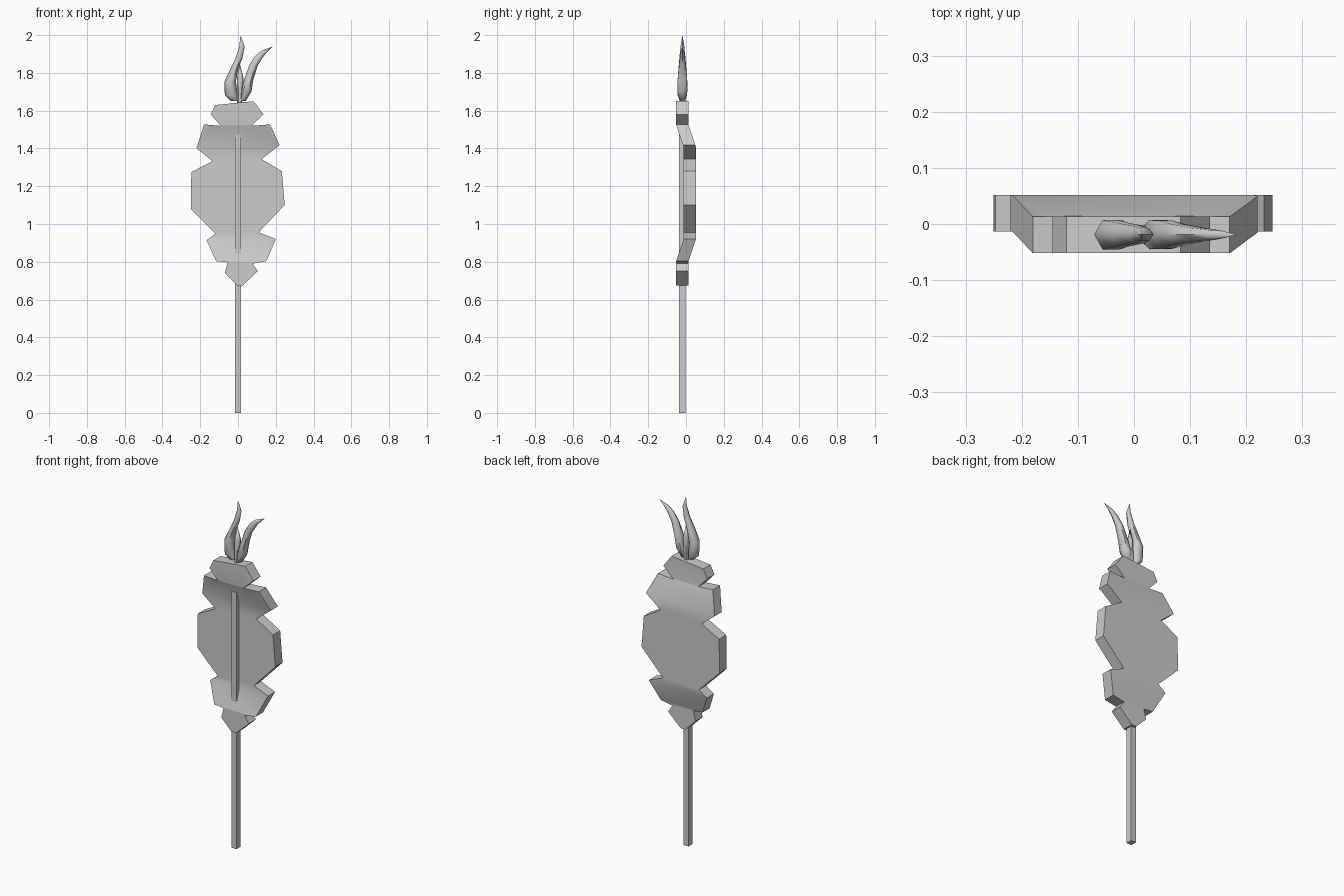
import bpy, bmesh, math
from mathutils import Vector

if "Cube" in bpy.data.objects:
    bpy.data.objects.remove(bpy.data.objects["Cube"])


def finish(name, bm, smooth=None):
    bmesh.ops.recalc_face_normals(bm, faces=bm.faces)
    me = bpy.data.meshes.new(name)
    bm.to_mesh(me)
    bm.free()
    ob = bpy.data.objects.new(name, me)
    bpy.context.collection.objects.link(ob)
    if smooth:
        bpy.ops.object.select_all(action='DESELECT')
        ob.select_set(True)
        bpy.context.view_layer.objects.active = ob
        bpy.ops.object.shade_smooth_by_angle(angle=math.radians(smooth))
    return ob


# Jagged plate: outline in x/z, cut at the bends, middle pushed back
outline = [(-.12, 1.63), (.083, 1.65), (.135, 1.58), (.07, 1.52), (.17, 1.527),
           (.22, 1.417), (.125, 1.343), (.232, 1.28), (.247, 1.10), (.11, .956),
           (.20, .92), (.15, .803), (.077, .79), (.105, .75), (.025, .675),
           (-.005, .675), (-.07, .74), (-.055, .797), (-.115, .803), (-.167, .914),
           (-.12, .95), (-.25, 1.08), (-.247, 1.275), (-.135, 1.333), (-.22, 1.40),
           (-.18, 1.527), (-.09, 1.52), (-.145, 1.58)]
BENDS = (.803, .918, 1.41, 1.525)
DEPTH = .039


def bend(z):
    a, b, c, d = BENDS
    return DEPTH * max(0, min(1, (z - a) / (b - a), (d - z) / (d - c)))


bm = bmesh.new()
face = bm.faces.new([bm.verts.new((x, -.052, z)) for x, z in outline])
ext = bmesh.ops.extrude_face_region(bm, geom=[face])
moved = [g for g in ext['geom'] if isinstance(g, bmesh.types.BMVert)]
bmesh.ops.translate(bm, vec=(0, .065, 0), verts=moved)
for z in BENDS:
    bmesh.ops.bisect_plane(bm, geom=bm.verts[:] + bm.edges[:] + bm.faces[:],
                           dist=1e-4, plane_co=(0, 0, z), plane_no=(0, 0, 1))
for v in bm.verts:
    v.co.y += bend(v.co.z)
bmesh.ops.triangulate(bm, faces=[f for f in bm.faces if len(f.verts) > 4])
finish("jagged_plate", bm, 30)

# Square pole, running up the front of the plate
bm = bmesh.new()
bmesh.ops.create_cube(bm, size=1)
for v in bm.verts:
    v.co = Vector((v.co.x * .032 + .001, v.co.y * .036 - .02, (v.co.z + .5) * 1.475))
finish("pole", bm)


# Flames: tapered six-sided tubes ending in a point
def flame(name, rings, tip, sides=6, cy=-.019):
    bm = bmesh.new()
    loops = []
    for cx, z, rx, ry in rings:
        loops.append([bm.verts.new((cx + rx * math.cos(i * math.tau / sides),
                                    cy + ry * math.sin(i * math.tau / sides) / .866, z))
                      for i in range(sides)])
    bm.faces.new(loops[0])
    for a, b in zip(loops, loops[1:]):
        for i in range(sides):
            j = (i + 1) % sides
            bm.faces.new((a[i], a[j], b[j], b[i]))
    top = bm.verts.new((tip[0], cy, tip[1]))
    for i in range(sides):
        bm.faces.new((loops[-1][i], loops[-1][(i + 1) % sides], top))
    return finish(name, bm, 62)


flame("left_flame", [(-.022, 1.652, .018, .014), (-.036, 1.682, .034, .025),
                     (-.041, 1.755, .030, .026), (-.020, 1.82, .021, .021),
                     (.006, 1.88, .018, .016), (.021, 1.94, .014, .010)], (.013, 2.0))
flame("right_flame", [(.024, 1.652, .018, .014), (.042, 1.70, .029, .026),
                      (.057, 1.765, .024, .025), (.082, 1.84, .023, .018),
                      (.114, 1.89, .023, .012), (.143, 1.917, .018, .008)], (.184, 1.94))
flame("middle_flame", [(.008, 1.63, .014, .014), (.009, 1.67, .014, .016),
                       (.012, 1.77, .018, .016)], (.010, 1.85))
